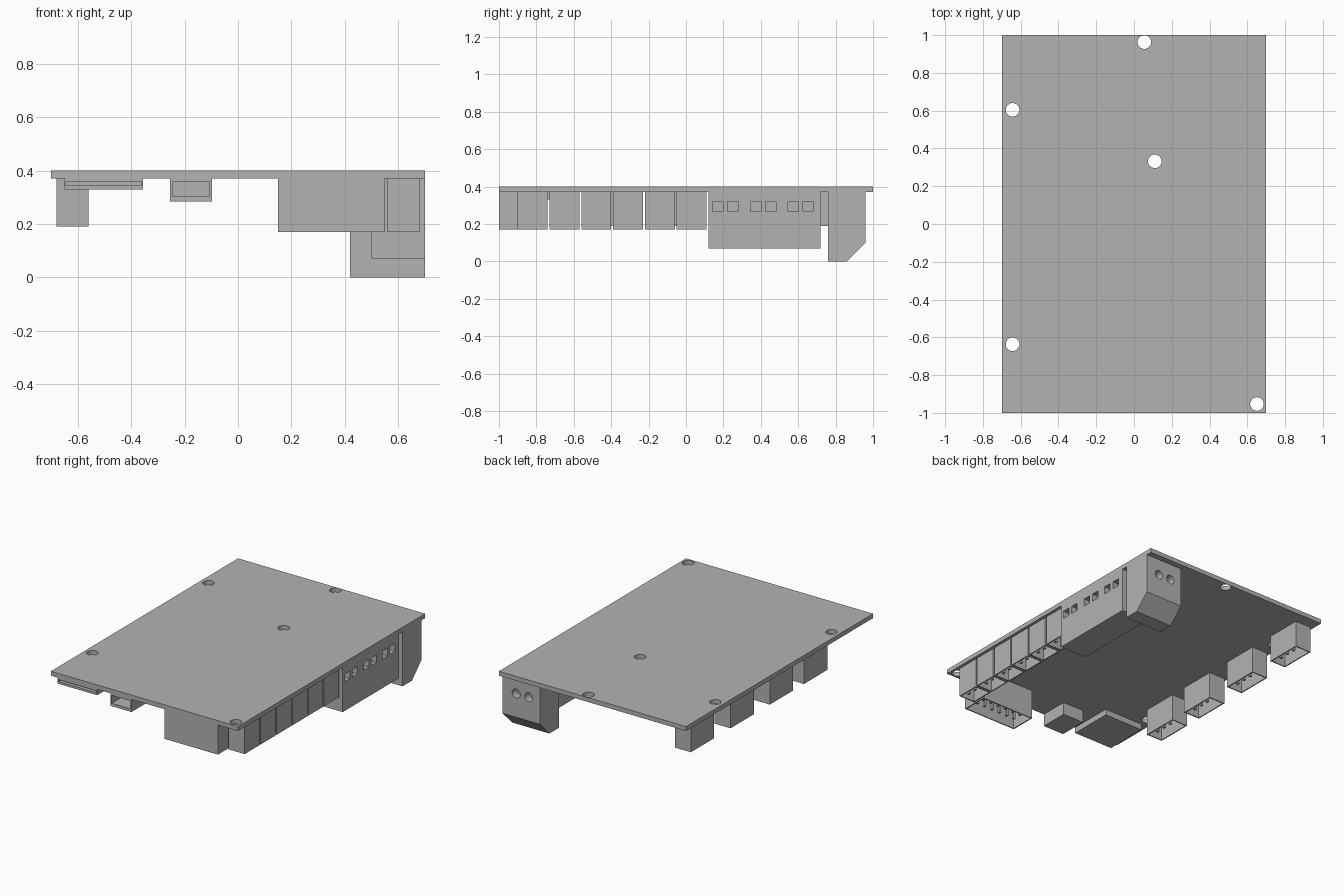
import bpy, bmesh
from mathutils import Matrix, Vector

if "Cube" in bpy.data.objects:
    bpy.data.objects.remove(bpy.data.objects["Cube"], do_unlink=True)

GREY = (0.45, 0.45, 0.45, 1)
mat = bpy.data.materials.new("plain_grey")
mat.use_nodes = True
mat.diffuse_color = GREY
mat.node_tree.nodes["Principled BSDF"].inputs["Base Color"].default_value = GREY

TOP, UNDER = 0.40, 0.37   # board faces


def finish(bm, name):
    bmesh.ops.recalc_face_normals(bm, faces=bm.faces)
    mesh = bpy.data.meshes.new(name)
    bm.to_mesh(mesh)
    bm.free()
    mesh.materials.append(mat)
    obj = bpy.data.objects.new(name, mesh)
    bpy.context.scene.collection.objects.link(obj)
    return obj


def add_box(bm, lo, hi):
    lo, hi = Vector(lo), Vector(hi)
    m = Matrix.Translation((lo + hi) / 2) @ Matrix.Diagonal((*(hi - lo), 1))
    bmesh.ops.create_cube(bm, size=1, matrix=m)


def add_cylinder(bm, centre, radius, depth, rot=Matrix()):
    bmesh.ops.create_cone(bm, cap_ends=True, segments=32, radius1=radius, radius2=radius,
                          depth=depth, matrix=Matrix.Translation(centre) @ rot)


def box(name, lo, hi):
    bm = bmesh.new()
    add_box(bm, lo, hi)
    return finish(bm, name)


def cut(obj, bm):
    """Subtract the cutter geometry, bake the result and drop the cutter."""
    cutter = finish(bm, obj.name + "_cutter")
    cutter.hide_render = True
    mod = obj.modifiers.new("cut", "BOOLEAN")
    mod.operation, mod.solver, mod.object = "DIFFERENCE", "EXACT", cutter
    bpy.context.view_layer.update()
    dg = bpy.context.evaluated_depsgraph_get()
    mesh = bpy.data.meshes.new_from_object(obj.evaluated_get(dg))
    obj.modifiers.clear()
    obj.data = mesh
    bpy.data.objects.remove(cutter, do_unlink=True)


def pin_socket(name, x0, x1, y0, y1, z0, cols, rows, wall=0.01):
    """Shroud open at the bottom with a grid of pins inside."""
    bm = bmesh.new()
    add_box(bm, (x0, y0, z0), (x1, y1, UNDER))
    bm.normal_update()
    bottom = [f for f in bm.faces if f.normal.z < -0.9]
    bmesh.ops.inset_individual(bm, faces=bottom, thickness=wall)
    inner = bmesh.ops.extrude_discrete_faces(bm, faces=bottom)["faces"][0]
    bmesh.ops.translate(bm, verts=inner.verts, vec=(0, 0, UNDER - 0.02 - z0))
    finish(bm, name)
    pins = bmesh.new()
    pitch, half = 0.06, 0.008
    for i in range(cols):
        for j in range(rows):
            x = (x0 + x1) / 2 + (i - (cols - 1) / 2) * pitch
            y = (y0 + y1) / 2 + (j - (rows - 1) / 2) * pitch
            add_box(pins, (x - half, y - half, z0 + 0.03), (x + half, y + half, UNDER - 0.015))
    finish(pins, name + "_pins")


# Board with mounting holes
board = box("circuit_board", (-0.7, -1, UNDER), (0.7, 1, TOP))
holes = bmesh.new()
for x, y in [(-0.643, 0.604), (0.055, 0.963), (0.11, 0.332), (-0.643, -0.637), (0.651, -0.953)]:
    add_cylinder(holes, (x, y, TOP), 0.036, 0.2)
cut(board, holes)

# Row of small sockets on the left edge, larger ones on the right edge
for i in range(6):
    y = -0.90 + 0.17 * i
    pin_socket(f"left_socket_{i + 1}", 0.56, 0.68, y, y + 0.16, 0.17, 1, 3)
for i, y in enumerate((-0.54, -0.175, 0.245, 0.67)):
    pin_socket(f"right_socket_{i + 1}", -0.68, -0.56, y, y + 0.25, 0.19, 1, 4)

# Wide front header
pin_socket("front_header", 0.15, 0.55, -1, -0.82, 0.17, 6, 2)

# Terminal block with paired wire openings
block = box("terminal_block", (0.5, 0.12, 0.07), (0.7, 0.72, UNDER))
windows = bmesh.new()
for pair in (0.21, 0.413, 0.613):
    for y in (pair - 0.04, pair + 0.04):
        add_box(windows, (0.66, y - 0.027, 0.268), (0.75, y + 0.027, 0.319))
cut(block, windows)

# Power connector: chamfered profile swept along x, two round wire openings
bm = bmesh.new()
profile = [(0.76, 0), (0.86, 0), (0.96, 0.1), (0.96, UNDER), (0.76, UNDER)]
face = bm.faces.new([bm.verts.new((0.42, y, z)) for y, z in profile])
side = bmesh.ops.extrude_face_region(bm, geom=[face])["geom"]
bmesh.ops.translate(bm, verts=[g for g in side if isinstance(g, bmesh.types.BMVert)],
                    vec=(0.28, 0, 0))
power = finish(bm, "power_connector")
holes = bmesh.new()
for x in (0.505, 0.6):
    add_cylinder(holes, (x, 0.96, 0.261), 0.03, 0.1, Matrix.Rotation(1.5708, 4, "X"))
cut(power, holes)

# Memory card slot
card = box("card_slot", (-0.65, -1, 0.33), (-0.355, -0.7, UNDER))
slot = bmesh.new()
add_box(slot, (-0.643, -1.1, 0.345), (-0.362, -0.75, 0.358))
cut(card, slot)

# Data port
port = box("data_port", (-0.255, -1, 0.285), (-0.097, -0.805, UNDER))
slot = bmesh.new()
add_box(slot, (-0.246, -1.1, 0.305), (-0.106, -0.85, 0.358))
cut(port, slot)
